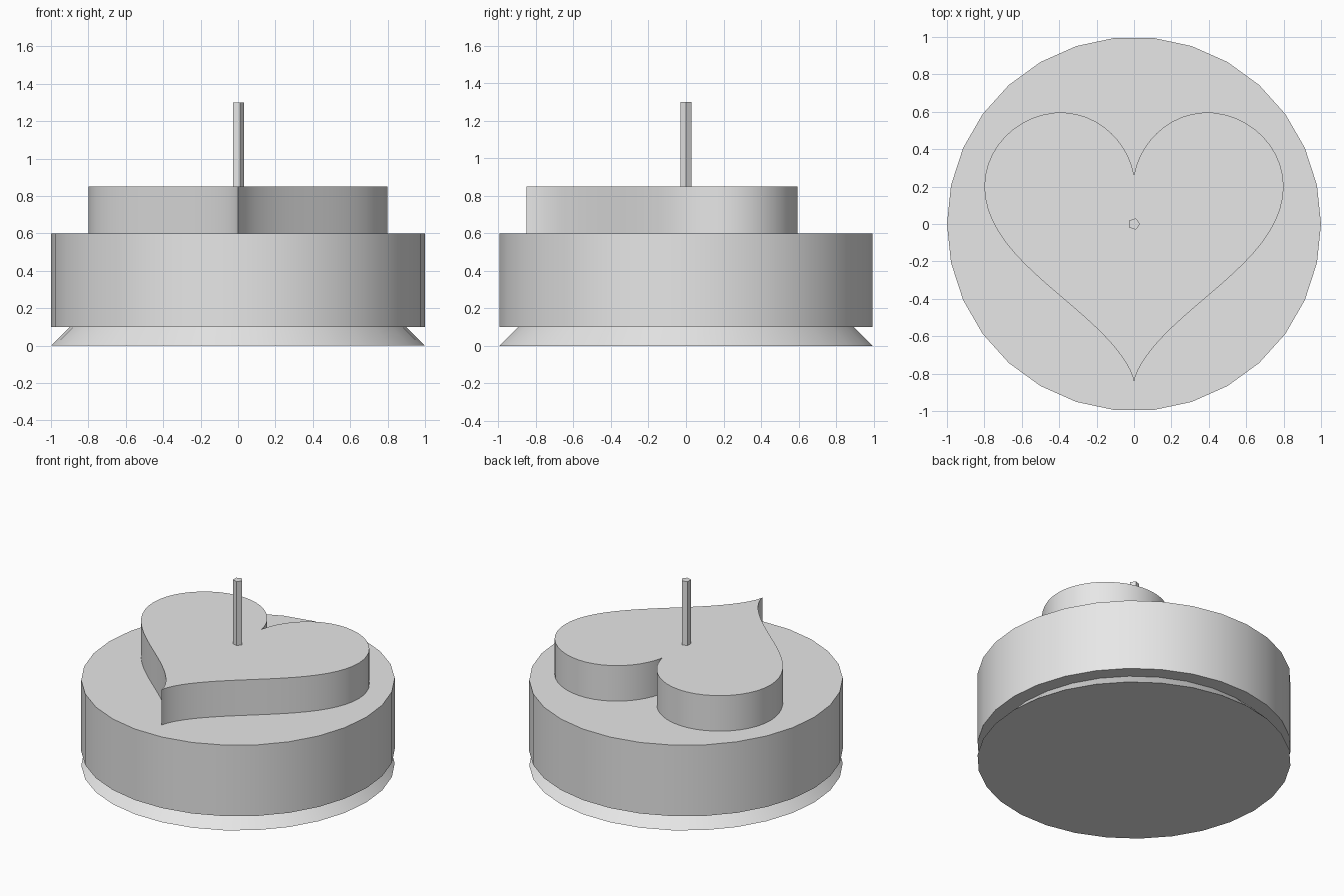
import bpy, bmesh
from math import sin, cos, pi, radians

cube = bpy.data.objects.get("Cube")
if cube:
    bpy.data.objects.remove(cube, do_unlink=True)

# One plain grey for every part
grey = bpy.data.materials.new("light grey")
grey.use_nodes = True
grey.diffuse_color = (0.8, 0.8, 0.8, 1)
grey.node_tree.nodes["Principled BSDF"].inputs["Base Color"].default_value = (0.8, 0.8, 0.8, 1)


def ring(sides, radius):
    """Outline of a regular polygon with a corner on +x."""
    return [(radius * cos(2 * pi * i / sides), radius * sin(2 * pi * i / sides))
            for i in range(sides)]


def heart(points, scale):
    """Heart outline with its tip towards the front."""
    outline = []
    for i in range(points):
        t = 2 * pi * i / points
        y = 13 * cos(t) - 5 * cos(2 * t) - 2 * cos(3 * t) - cos(4 * t)
        outline.append((scale * 16 * sin(t) ** 3, scale * y))
    return outline


def prism(name, outline, z0, z1, top_scale=1):
    """Closed solid between two heights, optionally tapered."""
    bm = bmesh.new()
    low = [bm.verts.new((x, y, z0)) for x, y in outline]
    high = [bm.verts.new((x * top_scale, y * top_scale, z1)) for x, y in outline]
    bm.faces.new(low)
    bm.faces.new(high)
    for i in range(len(outline)):
        j = (i + 1) % len(outline)
        bm.faces.new((low[i], low[j], high[j], high[i]))
    bmesh.ops.recalc_face_normals(bm, faces=bm.faces)
    mesh = bpy.data.meshes.new(name)
    bm.to_mesh(mesh)
    bm.free()
    mesh.materials.append(grey)
    obj = bpy.data.objects.new(name, mesh)
    bpy.context.collection.objects.link(obj)
    return obj


# Flared plate, round cake, heart topper and candle wick
parts = [
    prism("base_plate", ring(30, 1), 0, 0.1, 0.9),
    prism("round_body", ring(30, 1), 0.1, 0.6),
    prism("heart_top", heart(100, 0.05), 0.6, 0.85),
    prism("wick", ring(5, 0.032), 0.85, 1.3),
]

# Smooth walls with crisp rims
bpy.ops.object.select_all(action="DESELECT")
for part in parts:
    part.select_set(True)
bpy.context.view_layer.objects.active = parts[0]
bpy.ops.object.shade_smooth_by_angle(angle=radians(30))
